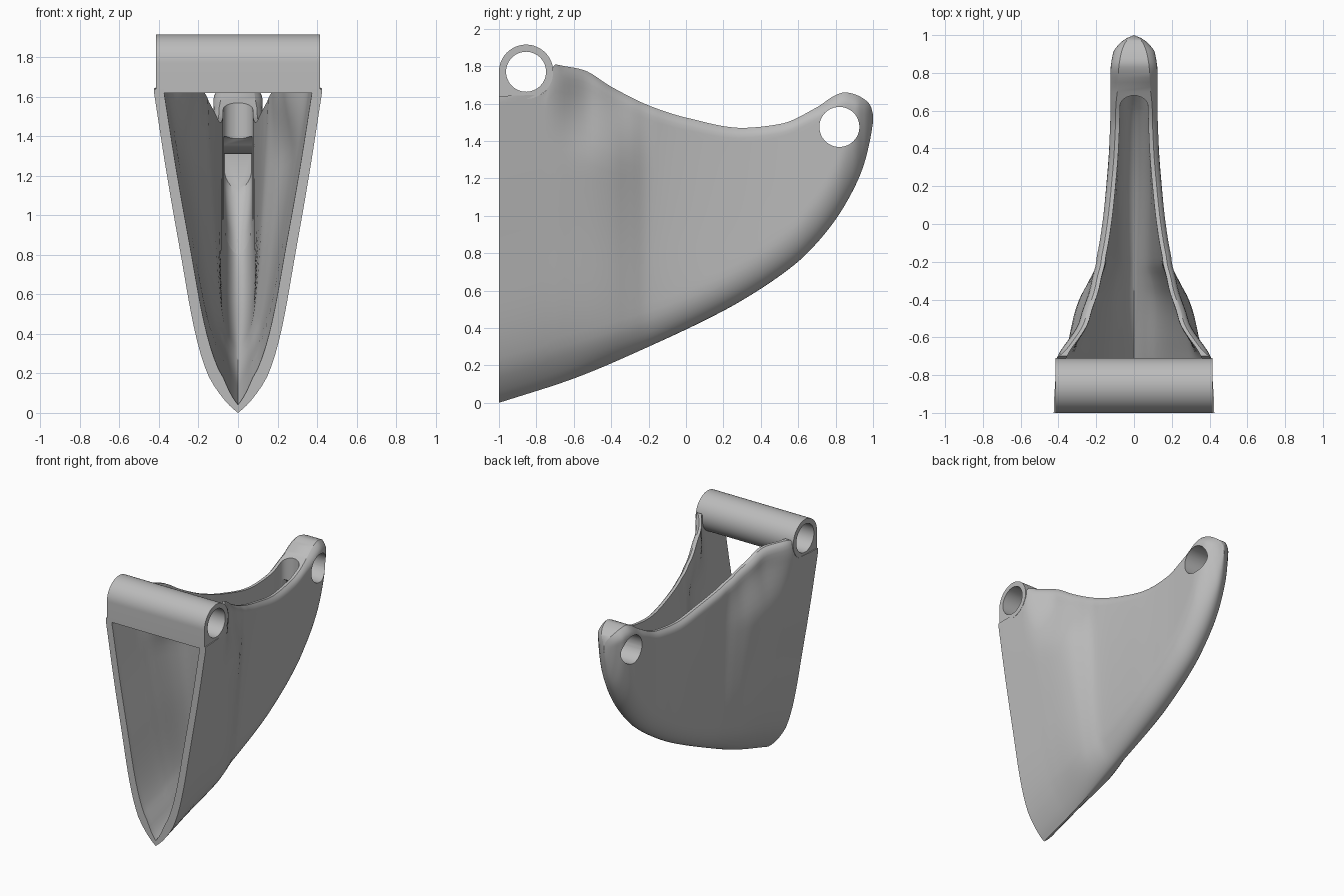
import bpy, bmesh, math

cube = bpy.data.objects.get("Cube")
if cube:
    bpy.data.objects.remove(cube, do_unlink=True)

grey = bpy.data.materials.new("plain_grey")
grey.use_nodes = True
grey.diffuse_color = (0.5, 0.5, 0.5, 1)
grey.node_tree.nodes["Principled BSDF"].inputs["Base Color"].default_value = (0.5, 0.5, 0.5, 1)


def curve(points):
    """Smooth curve through points that never overshoots."""
    xs, ys = zip(*points)
    d = [(ys[i + 1] - ys[i]) / (xs[i + 1] - xs[i]) for i in range(len(xs) - 1)]
    m = [d[0]] + [0 if a * b <= 0 else 2 * a * b / (a + b) for a, b in zip(d, d[1:])] + [d[-1]]

    def f(x):
        x = min(max(x, xs[0]), xs[-1])
        i = max(j for j in range(len(d)) if xs[j] <= x)
        h = xs[i + 1] - xs[i]
        t = (x - xs[i]) / h
        a = (1 + 2 * t) * (1 - t) ** 2
        return (a * ys[i] + (1 - a) * ys[i + 1]
                + h * t * (1 - t) * ((1 - t) * m[i] - t * m[i + 1]))
    return f


def smooth(a, b, x):
    t = min(max((x - a) / (b - a), 0), 1)
    return t * t * (3 - 2 * t)


# Outlines of the body along its length
keel = curve([(-1, 0), (-.6, .13), (-.2, .3), (.2, .492), (.4, .61), (.6, .755), (.7, .855),
              (.8, .98), (.9, 1.15), (.95, 1.27), (.985, 1.41), (1, 1.5)])
rim = curve([(-1, 1.64), (-.76, 1.65), (-.71, 1.81), (-.65, 1.8), (-.55, 1.78), (-.4, 1.69),
             (-.2, 1.59), (0, 1.525), (.3, 1.47), (.5, 1.49), (.7, 1.58), (.8, 1.645),
             (.85, 1.66), (.9, 1.65), (.97, 1.61), (.99, 1.58), (1, 1.54)])
full = curve([(-1, 1.62), (-.65, 1.7), (-.4, 1.66), (0, 1.525), (.3, 1.47), (.85, 1.66), (1, 1.54)])
half = curve([(-1, .425), (-.7, .415), (-.6, .4), (-.5, .375), (-.4, .333), (-.3, .268),
              (-.2, .208), (0, .17), (.2, .148), (.4, .132), (.6, .125), (.8, .125),
              (.9, .112), (.95, .09), (.985, .055), (1, .012)])
flare = curve([(0, 0), (.02, .09), (.06, .22), (.12, .36), (.25, .51), (.5, .685),
               (.74, .845), (1, 1)])


def steepness(y):
    return math.hypot(1, (keel(y + .01) - keel(y - .01)) / .02)


def width(y, z):
    b = keel(y)
    s = min((z - b) / (full(y) - b), 1)
    r = min(.17 * steepness(y), .5)
    round_keel = math.sqrt(max(0, 1 - (1 - min((z - b) / r, 1)) ** 2))
    k = smooth(-.75, .55, y)
    w = half(y) * ((1 - k) * flare(s) + k * round_keel)
    # The rim leans inward behind the hinge tube
    lean = smooth(-.75, -.5, y) * (1 - smooth(-.4, -.15, y))
    return w * (1 - .24 * lean * smooth(.72, 1, s))


ROWS = 32
STEPS = [(1 - math.cos(math.pi * i / ROWS)) / 2 for i in range(ROWS + 1)]


def outer_section(y):
    b, t = keel(y), rim(y)
    pts = []
    for s in STEPS:
        z = b + (t - b) * s
        w = width(y, z)
        # Rounded rim, fuller at the rear tip
        tip = smooth(.6, .78, y)
        edge = max(0, 1 - (t - z) / (.05 + .02 * tip)) ** 2
        w -= edge * smooth(-.72, -.66, y) * min(.028 + .015 * tip, .4 * w)
        pts.append((w, z))
    return pts


def inner_section(y, top, scale):
    yc = max(y, -1)
    b, pts = keel(yc), []
    for s in STEPS:
        w = width(yc, b + (rim(yc) - b) * s)
        floor = b + .035 * steepness(yc)
        pts.append(((w - .05 * min(1, w / .125)) * scale, floor + (top - floor) * s))
    return pts


def slot_section(y):
    top = rim(max(y, -1))
    end = math.sqrt(max(.02, 1 - max(0, (y - .62) / .06) ** 2))
    pts = inner_section(y, top, end)
    return pts + [(pts[-1][0], top + .4)]


def pocket_section(y):
    # Hollow that runs on beneath the rear pin boss
    boss = 1.475 - math.sqrt(max(0, .165 ** 2 - (y - .82) ** 2))
    return inner_section(y, min(boss, 1.4), .96)


def new_object(name, bm):
    bmesh.ops.recalc_face_normals(bm, faces=bm.faces)
    me = bpy.data.meshes.new(name)
    bm.to_mesh(me)
    bm.free()
    ob = bpy.data.objects.new(name, me)
    bpy.context.collection.objects.link(ob)
    me.materials.append(grey)
    return ob


def loft(name, section, stations):
    """Skin mirrored sections into a closed solid."""
    bm = bmesh.new()
    rings = []
    for y in stations:
        pts = section(y)
        ring = [(x, y, z) for x, z in reversed(pts[1:])]
        ring += [(0, y, pts[0][1])] + [(-x, y, z) for x, z in pts[1:]]
        rings.append([bm.verts.new(p) for p in ring])
    for a, b in zip(rings, rings[1:]):
        for i in range(len(a)):
            j = (i + 1) % len(a)
            bm.faces.new((a[i], a[j], b[j], b[i]))
    bm.faces.new(rings[0])
    bm.faces.new(rings[-1])
    return new_object(name, bm)


def bar(name, outline, hx):
    """Extrude a side outline across the model."""
    bm = bmesh.new()
    f = bm.faces.new([bm.verts.new((-hx, y, z)) for y, z in outline])
    ext = bmesh.ops.extrude_face_region(bm, geom=[f])
    bmesh.ops.translate(bm, vec=(2 * hx, 0, 0),
                        verts=[v for v in ext["geom"] if isinstance(v, bmesh.types.BMVert)])
    return new_object(name, bm)


def arc(cy, cz, r, a0, a1, n):
    return [(cy + r * math.cos(math.radians(a0 + (a1 - a0) * i / n)),
             cz + r * math.sin(math.radians(a0 + (a1 - a0) * i / n))) for i in range(n + 1)]


def cut(ob, cutter):
    cutter.hide_render = True
    mod = ob.modifiers.new("cut", "BOOLEAN")
    mod.operation, mod.solver, mod.object = "DIFFERENCE", "EXACT", cutter
    bpy.context.view_layer.objects.active = ob
    bpy.ops.object.modifier_apply(modifier=mod.name)


# Hollow scoop body
stations = [-1 + 1.8 * i / 72 for i in range(73)]
stations += [.8 + .2 * math.sin(math.pi / 2 * i / 20) for i in range(1, 21)]
body = loft("scoop_body", outer_section, stations)
slot = loft("slot_cutter", slot_section,
            [-1.1] + [-.985 + 1.605 * i / 64 for i in range(65)]
            + [.62 + .06 * math.sin(math.pi / 2 * i / 6) for i in range(1, 7)])
pocket = loft("pocket_cutter", pocket_section, [.605 + .25 * i / 10 for i in range(11)])

# Hinge tube with a flat front and underside
tube = bar("hinge_tube", arc(-.855, 1.77, .145, -90, 180, 48) + [(-1, 1.62)], .415)

# Pin holes
front_hole = bar("front_hole_cutter", arc(-.855, 1.77, .107, 0, 352.5, 47), .6)
rear_hole = bar("rear_hole_cutter", arc(.82, 1.475, .107, 0, 352.5, 47), .6)

for cutter in (slot, pocket, front_hole, rear_hole):
    cut(body, cutter)
cut(tube, front_hole)
for helper in (slot, pocket, front_hole, rear_hole):
    bpy.data.objects.remove(helper, do_unlink=True)

bpy.ops.object.select_all(action="DESELECT")
for ob in (body, tube):
    ob.select_set(True)
bpy.context.view_layer.objects.active = body
bpy.ops.object.shade_smooth_by_angle(angle=math.radians(35))
